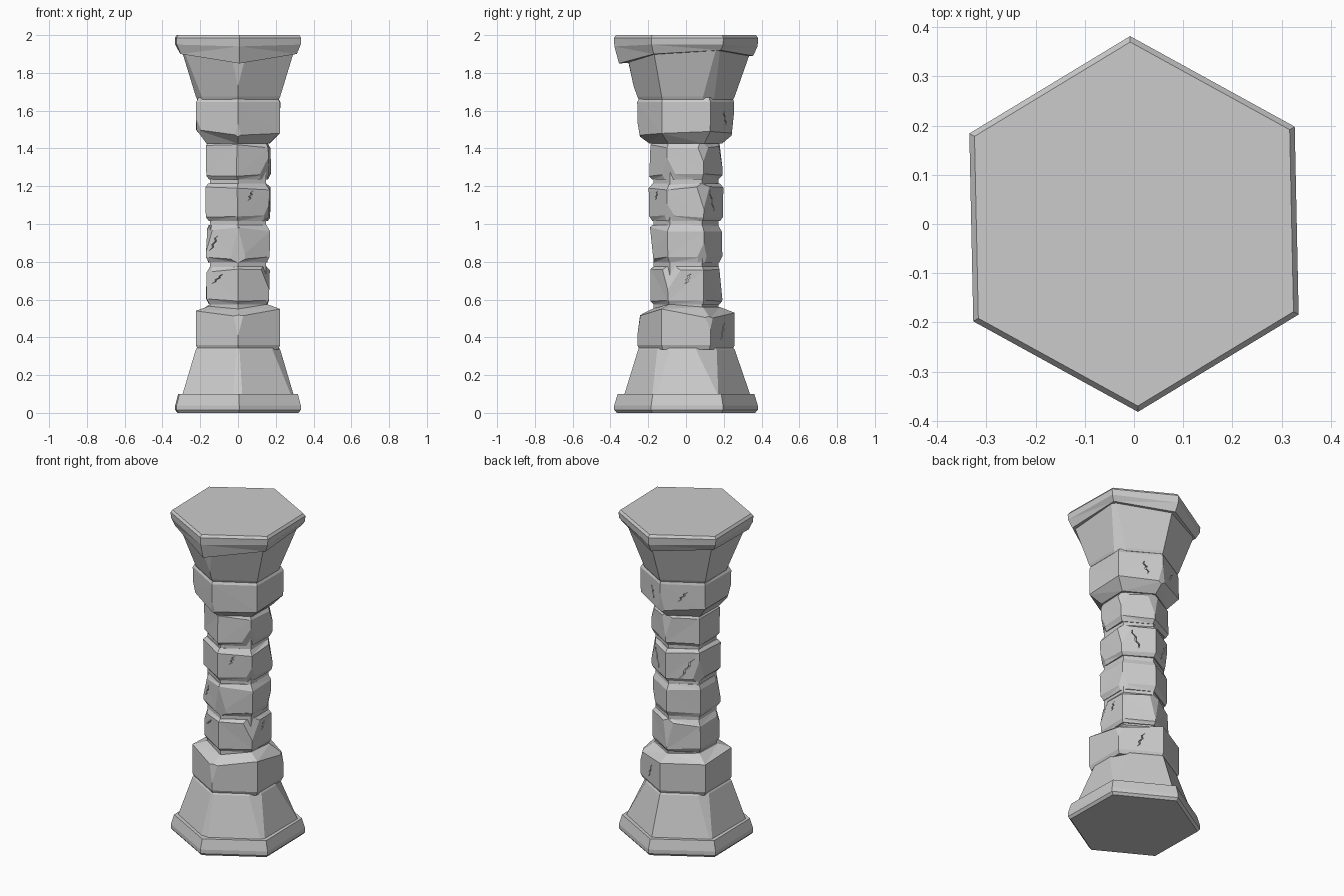
import bpy, bmesh, math, random
from mathutils import Vector, Matrix

if "Cube" in bpy.data.objects:
    bpy.data.objects.remove(bpy.data.objects["Cube"], do_unlink=True)

random.seed(4)
stone = bpy.data.materials.new("grey stone")
stone.use_nodes = True
GREY = (0.6, 0.6, 0.6, 1)
stone.diffuse_color = GREY
stone.node_tree.nodes["Principled BSDF"].inputs["Base Color"].default_value = GREY


def to_object(bm, name):
    bmesh.ops.recalc_face_normals(bm, faces=bm.faces)
    mesh = bpy.data.meshes.new(name)
    bm.to_mesh(mesh)
    bm.free()
    mesh.materials.append(stone)
    obj = bpy.data.objects.new(name, mesh)
    bpy.context.collection.objects.link(obj)
    return obj


def hex_stone(name, rings, turn=0, rough=0.0, chips=()):
    """Six-sided stone from (heights, radius) rings; heights is one z or one per corner.
    A chip is (angle, height, distance from axis, upward tilt)."""
    bm = bmesh.new()
    loops = []
    for heights, radius in rings:
        if not isinstance(heights, (list, tuple)):
            heights = [heights] * 6
        loop = []
        for i, z in enumerate(heights):
            a = math.radians(30 + 60 * i + turn)
            r = radius + random.uniform(-rough, rough)
            loop.append(bm.verts.new((r * math.cos(a), r * math.sin(a), z)))
        loops.append(loop)
    for low, high in zip(loops, loops[1:]):
        for i in range(6):
            j = (i + 1) % 6
            bm.faces.new((low[i], low[j], high[j], high[i]))
    bm.faces.new(loops[0][::-1])
    bm.faces.new(loops[-1])
    bmesh.ops.triangulate(bm, faces=bm.faces[:])
    for angle, z, dist, tilt in chips:
        a, t = math.radians(angle), math.radians(tilt)
        out = Vector((math.cos(a), math.sin(a), 0))
        cut = bmesh.ops.bisect_plane(
            bm, geom=bm.verts[:] + bm.edges[:] + bm.faces[:],
            plane_co=out * dist + Vector((0, 0, z)),
            plane_no=out * math.cos(t) + Vector((0, 0, math.sin(t))), clear_outer=True)
        edges = [e for e in cut["geom_cut"] if isinstance(e, bmesh.types.BMEdge)]
        if edges:
            bmesh.ops.holes_fill(bm, edges=edges, sides=0)
    return to_object(bm, name)


def crack(obj, angle, z, dist, side=0.0, length=0.08, lean=0.4):
    """Carve a thin zigzag crack into the flat face that points at the angle."""
    bm = bmesh.new()
    steps = 5
    rows = []
    for k in range(steps + 1):
        f = k / steps
        y = side + lean * length * (f - 0.5) + (0.006 if k % 2 else -0.006)
        half = 0.0008 + 0.004 * math.sin(math.pi * f)
        h = length * (f - 0.5)
        rows.append([bm.verts.new((x, y + s * half, h))
                     for x, s in ((-0.015, -1), (-0.015, 1), (0.05, 1), (0.05, -1))])
    for low, high in zip(rows, rows[1:]):
        for i in range(4):
            j = (i + 1) % 4
            bm.faces.new((low[i], low[j], high[j], high[i]))
    bm.faces.new(rows[0][::-1])
    bm.faces.new(rows[-1])
    bm.transform(Matrix.Rotation(math.radians(angle), 4, "Z")
                 @ Matrix.Translation((dist, 0, z)))
    cutter = to_object(bm, "crack_cutter")
    cutter.hide_render = True
    mod = obj.modifiers.new("crack", "BOOLEAN")
    mod.operation, mod.object, mod.solver = "DIFFERENCE", cutter, "EXACT"
    bpy.context.view_layer.objects.active = obj
    bpy.ops.object.modifier_apply(modifier=mod.name)
    bpy.data.objects.remove(cutter, do_unlink=True)


# Base: plinth slab and flared foot
hex_stone("plinth", [(0, 0.366), (0.015, 0.38), (0.04, 0.38), (0.1, 0.362)], turn=1)
hex_stone("flared_foot", [(0.09, 0.342), (0.335, 0.258), (0.345, 0.25)],
          chips=[(-92, 0.22, 0.288, 17), (-32, 0.22, 0.282, 22),
                 (28, 0.2, 0.288, 26), (148, 0.22, 0.285, 22)])

# Lower block with an uneven sloping top
lower_block = hex_stone(
    "lower_block",
    [(0.335, 0.246), (0.36, 0.258), ([0.5, 0.53, 0.53, 0.54, 0.51, 0.55], 0.258),
     ([0.56, 0.56, 0.57, 0.565, 0.55, 0.575], 0.18)],
    chips=[(-88, 0.47, 0.249, 8), (30, 0.48, 0.25, 12)])

# Shaft core seen in the joints, then four worn drums
hex_stone("shaft_core", [(0.5, 0.172), (1.46, 0.172)])
drum_chips = [
    [(-25, 0.72, 0.174, 14), (92, 0.7, 0.182, 6), (212, 0.74, 0.178, 18)],
    [(-90, 0.9, 0.182, -6), (28, 0.86, 0.18, -12), (205, 0.95, 0.174, 12)],
    [(-28, 1.05, 0.176, -16), (35, 1.16, 0.18, 10), (150, 1.08, 0.18, -8)],
    [(-35, 1.29, 0.174, -14), (85, 1.38, 0.181, 8), (35, 1.4, 0.178, 14)],
]
drums = []
for n, chips in enumerate(drum_chips):
    z = 0.585 + 0.22 * n
    wave = [random.uniform(-0.012, 0.012) for _ in range(6)]
    tops = [z + 0.165 + w for w in wave]
    feet = [z + 0.015 - w * 0.7 for w in wave]
    drums.append(hex_stone(
        "drum_%d" % (n + 1),
        [(z - 0.01, 0.176), (feet, 0.193), (tops, 0.193), (z + 0.19, 0.174)],
        turn=random.uniform(-2, 2), rough=0.005, chips=chips))

# Upper block with a chamfered underside
upper_block = hex_stone(
    "upper_block",
    [(1.425, 0.19), ([1.49, 1.48, 1.5, 1.5, 1.47, 1.48], 0.256), (1.645, 0.256), (1.67, 0.244)],
    rough=0.003,
    chips=[(-150, 1.52, 0.246, -14), (90, 1.53, 0.248, -6), (-92, 1.5, 0.25, -10)])

# Capital: flared neck and crowning slab with an uneven lower edge
hex_stone("flared_neck", [(1.66, 0.25), (1.675, 0.258), (1.93, 0.348)],
          chips=[(-88, 1.79, 0.29, -12), (208, 1.79, 0.285, -22), (32, 1.8, 0.288, -22)])
hex_stone("crown_slab", [([1.92, 1.89, 1.91, 1.9, 1.85, 1.9], 0.355),
                         ([1.95, 1.94, 1.95, 1.95, 1.94, 1.95], 0.379),
                         (1.985, 0.382), (2.0, 0.37)], turn=1.2)

# Weathering cracks
crack(drums[0], 0, 0.71, 0.165, 0.01, 0.05)
crack(drums[0], 240, 0.71, 0.165, -0.03, 0.05, 1.2)
crack(drums[1], 240, 0.9, 0.165, -0.05, 0.08, 0.5)
crack(drums[2], 300, 1.15, 0.165, -0.02, 0.05)
crack(drums[2], 60, 1.12, 0.165, -0.02, 0.12, -0.4)
crack(drums[2], 120, 1.1, 0.165, 0.02, 0.12, 0.6)
crack(lower_block, 60, 0.43, 0.222, 0.0, 0.09)
crack(upper_block, 60, 1.56, 0.22, 0.03, 0.08, -0.4)
crack(upper_block, 120, 1.57, 0.22, 0.0, 0.06, 0.8)
